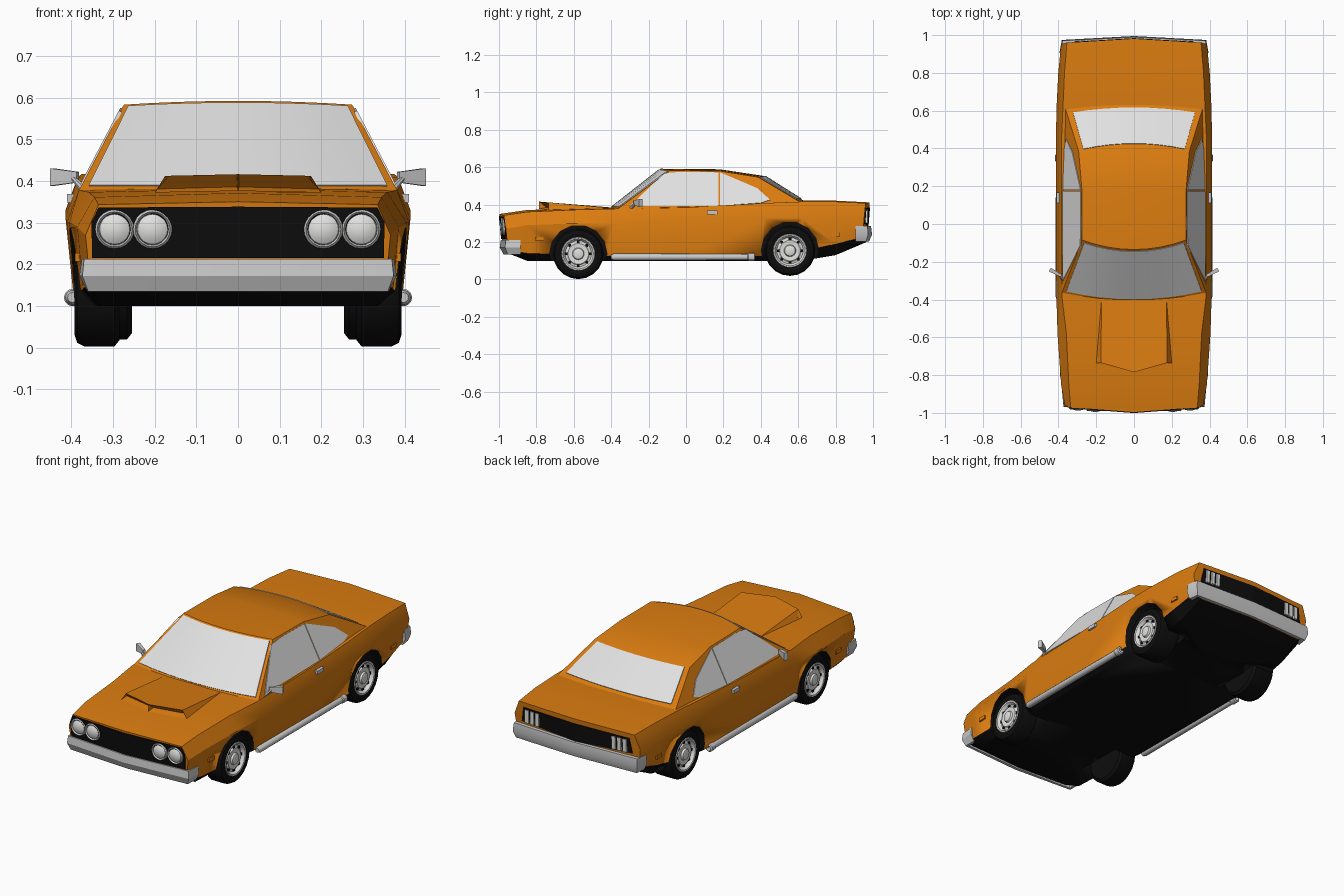
import bpy, bmesh
from math import pi, cos, sin, radians
from mathutils import Matrix, Vector

old = bpy.data.objects.get("Cube")
if old:
    bpy.data.objects.remove(old, do_unlink=True)


def material(name, rgb):
    m = bpy.data.materials.new(name)
    m.use_nodes = True
    m.diffuse_color = (*rgb, 1)
    m.node_tree.nodes["Principled BSDF"].inputs["Base Color"].default_value = (*rgb, 1)
    return m


ORANGE = material("orange paint", (0.70, 0.20, 0.005))
BLACK = material("black", (0.004, 0.004, 0.004))
GLASS = material("pale glass", (0.75, 0.75, 0.75))
CHROME = material("chrome grey", (0.58, 0.58, 0.58))
LAMP = material("lamp white", (0.75, 0.75, 0.73))


def finish(name, bm, mats, angle=30):
    bmesh.ops.recalc_face_normals(bm, faces=bm.faces)
    me = bpy.data.meshes.new(name)
    bm.to_mesh(me)
    bm.free()
    for m in mats:
        me.materials.append(m)
    me.shade_smooth()
    me.set_sharp_from_angle(angle=radians(angle))
    ob = bpy.data.objects.new(name, me)
    bpy.context.scene.collection.objects.link(ob)
    return ob


def build(verts, faces):
    bm = bmesh.new()
    vs = [bm.verts.new(v) for v in verts]
    for f in faces:
        bm.faces.new([vs[i] for i in f])
    return bm


def slab(name, pts, faces, off, mat):
    """Thin plate lying on a surface, thickened along off."""
    off = Vector(off)
    bm = build([Vector(p) - off for p in pts], faces)
    new = bmesh.ops.extrude_face_region(bm, geom=bm.faces[:])["geom"]
    bmesh.ops.translate(bm, vec=off * 2, verts=[g for g in new if isinstance(g, bmesh.types.BMVert)])
    return finish(name, bm, [mat])


def box(name, centre, size, mat, turn=0, taper=1.0):
    bm = bmesh.new()
    bmesh.ops.create_cube(bm, size=1)
    for v in bm.verts:
        if v.co.x < 0:
            v.co.yz *= taper
    m = Matrix.Translation(centre) @ Matrix.Rotation(turn, 4, 'Z') @ Matrix.Diagonal((*size, 1))
    bm.transform(m)
    return finish(name, bm, [mat])


def lathe(name, profile, place, mat, segs=20):
    """Spin (radius, height) points round z, then place the result."""
    n = len(profile)
    verts = [(r * cos(2 * pi * k / segs), r * sin(2 * pi * k / segs), h)
             for k in range(segs) for r, h in profile]
    faces = [(k * n + i, k * n + i + 1, (k + 1) % segs * n + i + 1, (k + 1) % segs * n + i)
             for k in range(segs) for i in range(n - 1)]
    bm = build(verts, faces)
    bmesh.ops.remove_doubles(bm, verts=bm.verts, dist=1e-5)
    bm.transform(place)
    return finish(name, bm, [mat])


def along(axis_turn, axis, centre):
    return Matrix.Translation(centre) @ Matrix.Rotation(axis_turn, 4, axis)


# End panels: each half is a flat plane, swept back from the centre line
def nose_y(x, z):
    return -0.998 + 0.075 * abs(x) + 0.1 * (0.35 - z)


def tail_y(x, z):
    return 0.982 - 0.06 * abs(x) - 0.08 * (0.41 - z)


# Lower body: y, deck z, deck edge x z, flank x z, sill x z, floor z
stations = [
    (-0.98, .350, .335, .343, .366, .27, .355, .155, .15),
    (-0.85, .371, .345, .361, .386, .29, .372, .14, .10),
    (-0.58, .381, .358, .373, .405, .30, .385, .13, .10),
    (-0.38, .385, .382, .378, .411, .30, .392, .125, .10),
    (0.00, .387, .385, .385, .414, .31, .395, .125, .10),
    (0.42, .410, .385, .408, .414, .33, .395, .125, .10),
    (0.62, .421, .376, .416, .410, .33, .392, .15, .10),
    (0.80, .421, .368, .416, .401, .33, .386, .19, .13),
    (0.97, .412, .355, .408, .386, .33, .372, .225, .20),
]
verts, faces = [], []
for k, (y, zc, x1, z1, x2, z2, x3, z3, zb) in enumerate(stations):
    half = [(x1, z1), (x2, z2), (x3, z3), (x3 - .04, zb)]
    ring = [(0, zc)] + half + [(0, zb)] + [(-x, z) for x, z in reversed(half)]
    for x, z in ring:
        yy = nose_y(x, z) if k == 0 else tail_y(x, z) if k == len(stations) - 1 else y
        verts.append((x, yy, z))
R = 10
for k in range(len(stations) - 1):
    for i in range(R):
        j = (i + 1) % R
        faces.append((k * R + i, k * R + j, (k + 1) * R + j, (k + 1) * R + i))
for base in (0, (len(stations) - 1) * R):
    faces.append([base + i for i in range(6)])
    faces.append([base + i % R for i in range(5, 11)])
bm = build(verts, faces)
for i, f in enumerate(bm.faces):
    if i < R * (len(stations) - 1) and i % R in (3, 4, 5, 6):
        f.material_index = 1          # underside
body = finish("lower_body", bm, [ORANGE, BLACK])

# Wheel arches cut from the body, with black wells
AXLES = {"front": (-0.576, 0.137, 0.285), "rear": (0.556, 0.154, 0.255)}
for end, (y, z, inner) in AXLES.items():
    for s in (1, -1):
        bm = bmesh.new()
        bmesh.ops.create_cone(bm, cap_ends=True, segments=14, radius1=.154, radius2=.154, depth=.3)
        bm.transform(along(pi / 2, 'Y', (s * .38, y, z)))
        for f in bm.faces:
            f.material_index = 1
        cutter = finish("arch_cutter", bm, [ORANGE, BLACK])
        cutter.hide_render = True
        mod = body.modifiers.new("arch", 'BOOLEAN')
        mod.object, mod.operation, mod.solver = cutter, 'DIFFERENCE', 'EXACT'
        bpy.context.view_layer.objects.active = body
        bpy.ops.object.modifier_apply(modifier=mod.name)
        bpy.data.objects.remove(cutter, do_unlink=True)

# Cabin: bowed rows from windscreen base over the roof to the rear window base
def side_x(z):
    return .378 - .525 * (z - .385)


def row_point(row, t):
    y, bow, z, drop = row
    return Vector((t * side_x(z - drop), y + bow * t * t, z - drop * t * t))


rows = [(-.41, .045, .377, 0), (-.135, .05, .592, .009), (.18, 0, .589, .009),
        (.42, -.035, .553, .006), (.655, -.03, .405, 0)]
N = 8
ts = [-1 + 2 * i / N for i in range(N + 1)]
W = N + 1
verts = [row_point(r, t) for r in rows for t in ts]
faces = [(k * W + i, k * W + i + 1, (k + 1) * W + i + 1, (k + 1) * W + i)
         for k in range(4) for i in range(N)]
faces += [[k * W for k in range(5)], [k * W + N for k in range(5)],
          list(range(W)) + list(range(5 * W - 1, 4 * W - 1, -1))]
finish("cabin", build(verts, faces), [ORANGE], 25)

# Windscreen and rear window
for name, a, b, span, v0, v1, off in (
        ("windscreen", rows[0], rows[1], .95, .05, .97, (0, -.0025, .003)),
        ("rear_window", rows[4], rows[3], .91, .17, .98, (0, .002, .0035))):
    pts = [row_point(a, t * span).lerp(row_point(b, t * span), v) for v in (v0, v1) for t in ts]
    slab(name, pts, [(i, i + 1, W + i + 1, W + i) for i in range(N)], off, GLASS)

# Side windows
panes = {"door_window": [(-.30, .392), (-.115, .567), (-.02, .574), (.175, .571), (.175, .392)],
         "quarter_window": [(.181, .392), (.181, .571), (.22, .555), (.38, .487), (.45, .424), (.40, .408)]}
for s in (1, -1):
    for name, outline in panes.items():
        pts = [(s * side_x(z), y, z) for y, z in outline]
        slab(name, pts, [range(len(pts))], (s * .0035, 0, .0018), GLASS)

# Hood scoop with two recessed mouths
half = [(.20, -.735, .372), (.175, -.735, .412), (.172, -.40, .382)]
verts = [(0, -.785, .376), (0, -.785, .416), (0, -.40, .385)] + half + [(-x, y, z) for x, y, z in half]
bm = build(verts, [(0, 3, 4, 1), (1, 4, 5, 2), (3, 5, 4), (0, 1, 7, 6), (1, 2, 8, 7), (6, 7, 8)])
bm.faces.ensure_lookup_table()
bm.normal_update()
mouths = [bm.faces[0], bm.faces[3]]
bmesh.ops.inset_individual(bm, faces=mouths, thickness=.006, depth=-.006)
for f in mouths:
    for v in f.verts:
        if v.co.z < .396:
            v.co += Vector((0, .03, .006))
finish("hood_scoop", bm, [ORANGE])

# Grille and tail panel
for s in (1, -1):
    grille = [(0, .338), (.335, .336), (.352, .30), (.35, .215), (0, .215)]
    slab("grille", [(s * x, nose_y(x, z), z) for x, z in grille], [range(5)], (0, .004, 0), BLACK)
    panel = [(0, .385), (.325, .382), (.34, .30), (0, .285)]
    slab("tail_panel", [(s * x, tail_y(x, z), z) for x, z in panel], [range(4)], (0, .004, 0), BLACK)
    # Headlights
    for x in (.205, .296):
        place = along(pi / 2, 'X', (s * x, nose_y(x, .284), .284))
        lathe("headlight_ring", [(.047, -.01), (.047, .008), (.042, .014), (.038, .008), (.038, -.01)],
              place, CHROME)
        lathe("headlight_lens", [(.039, 0), (.036, .008), (.026, .014), (.012, .018), (0, .019)],
              place, LAMP)
    # Tail lamps
    for x in (.235, .268, .301):
        box("tail_lamp", (s * x, tail_y(x, .335), .338), (.022, .024, .07), LAMP)

# Bumpers: a faceted profile carried round the corners
def bumper(name, d, wing, corner, mid, profile):
    path = [(wing, (1, 0)), (corner, (.7, .7)), (mid, (0, 1))]
    path += [((-p[0], p[1]), (-o[0], o[1])) for p, o in reversed(path[:2])]
    verts = [(p[0] + o[0] * u, d * (p[1] + o[1] * u), z) for p, o in path for u, z in profile]
    n = len(profile)
    faces = [(k * n + i, k * n + (i + 1) % n, (k + 1) * n + (i + 1) % n, (k + 1) * n + i)
             for k in range(4) for i in range(n)]
    faces += [range(n), range(4 * n, 5 * n)]
    finish(name, build(verts, faces), [CHROME])


bumper("front_bumper", -1, (.373, .885), (.368, .962), (0, .988),
       [(-.03, .212), (.002, .212), (.008, .172), (-.012, .134), (-.03, .134)])
bumper("rear_bumper", 1, (.386, .905), (.376, .968), (0, .986),
       [(-.03, .285), (.003, .285), (.009, .24), (-.008, .202), (-.03, .202)])

# Wheels
for end, (y, z, inner) in AXLES.items():
    for s in (1, -1):
        place = along(s * pi / 2, 'Y', (0, y, z))
        lathe(end + "_tyre", [(0, inner), (.12, inner), (.135, inner + .012), (.135, .368), (.126, .386),
                              (.108, .392), (.09, .387), (.086, .36), (0, .36)], place, BLACK)
        lathe(end + "_rim", [(.092, .384), (.088, .391), (.081, .39), (.070, .372), (.062, .374),
                             (.055, .382), (.032, .38), (.028, .39), (.016, .394), (0, .394)], place, LAMP, 24)
        for k in range(8):
            a = 2 * pi * k / 8
            box("rim_slot", (s * .375, y + .063 * cos(a), z + .063 * sin(a)), (.008, .014, .014), BLACK)

# Side pipes, mirrors, handles and marker lights
for s in (1, -1):
    lathe("side_pipe", [(0, -.40), (.012, -.40), (.018, -.385), (.017, .33), (.021, .335), (.021, .365),
                        (.014, .37), (0, .36)], along(-pi / 2, 'X', (s * .397, 0, .12)), CHROME, 12)
    box("mirror_head", (s * .415, -.258, .409), (s * .07, .022, .042), CHROME, s * .5, .6)
    a, b = Vector((s * .365, -.30, .375)), Vector((s * .395, -.272, .406))
    lathe("mirror_stalk", [(0, 0), (.012, 0), (.006, (b - a).length), (0, (b - a).length)],
          Matrix.Translation(a) @ (b - a).to_track_quat('Z', 'Y').to_matrix().to_4x4(), CHROME, 8)
    box("door_handle", (s * .402, .14, .358), (.018, .055, .02), CHROME)
    box("front_marker", (s * .384, -.785, .217), (.014, .045, .02), ORANGE)
    box("rear_marker", (s * .391, .80, .24), (.014, .045, .02), ORANGE)
